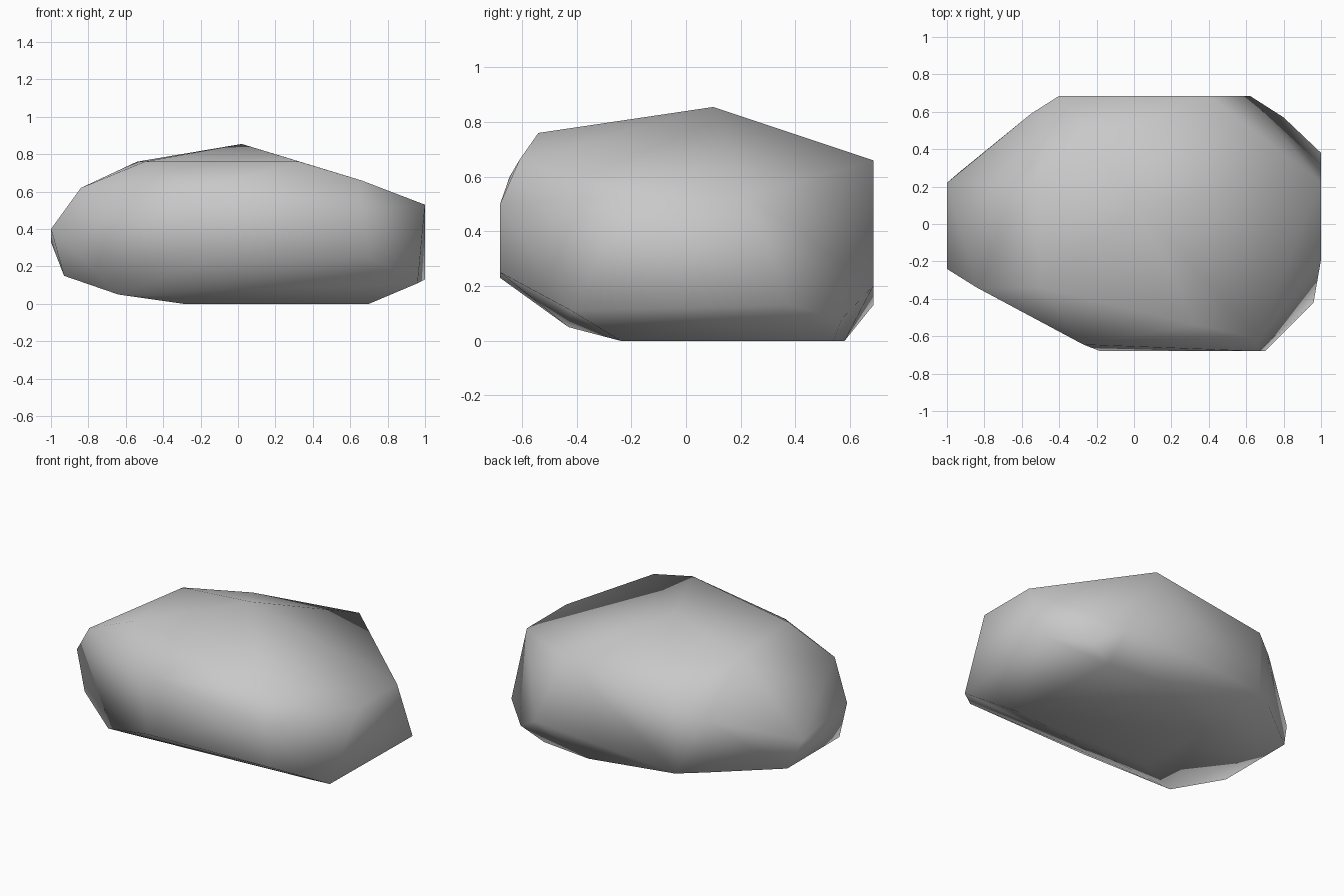
import bpy
import bmesh

# Remove the default cube only
default_cube = bpy.data.objects.get("Cube")
if default_cube is not None:
    bpy.data.objects.remove(default_cube, do_unlink=True)


def make_material(name, colour):
    """Create a plain matte material with one flat colour."""
    material = bpy.data.materials.new(name)
    material.use_nodes = True
    material.diffuse_color = colour
    shader = material.node_tree.nodes["Principled BSDF"]
    shader.inputs["Base Color"].default_value = colour
    shader.inputs["Roughness"].default_value = 1
    return material


def make_boulder(name, corner_groups, material):
    """Wrap a convex faceted skin around groups of corner points."""
    mesh = bpy.data.meshes.new(name)
    boulder = bpy.data.objects.new(name, mesh)
    bpy.context.collection.objects.link(boulder)

    shape = bmesh.new()
    for corners in corner_groups.values():
        for corner in corners:
            shape.verts.new(corner)
    hull = bmesh.ops.convex_hull(shape, input=shape.verts[:])

    # Drop any corner that falls inside the skin
    unused = set(hull["geom_interior"]) | set(hull["geom_unused"])
    loose = [item for item in unused if isinstance(item, bmesh.types.BMVert)]
    bmesh.ops.delete(shape, geom=loose, context="VERTS")
    bmesh.ops.recalc_face_normals(shape, faces=shape.faces[:])

    # Soft shading across every facet
    for face in shape.faces:
        face.smooth = True
    shape.to_mesh(mesh)
    shape.free()
    mesh.materials.append(material)
    return boulder


# Corners of the boulder, grouped by the side they belong to
boulder_corners = {
    "crown": [(.02, .1, .855), (-.54, .2, .76), (-.5, -.34, .76),
              (.33, -.54, .76), (.66, -.61, .66), (-.21, .45, .72)],
    "front": [(-.27, -.645, .6), (.66, -.68, .5),
              (-.18, -.68, .23), (.7, -.68, .25)],
    "left_end": [(1, .22, .53), (1, -.19, .53), (1, .38, .13),
                 (.96, -.42, .11), (.8, .57, .08)],
    "right_end": [(-.84, -.34, .62), (-1, -.24, .4), (-1, .22, .33),
                  (-.93, -.26, .15), (-.93, .28, .15)],
    "back": [(.4, .685, .66), (-.4, .685, .54), (-.55, .59, .48),
             (.62, .685, .2), (-.4, .685, .13), (-.56, .58, .14)],
    "base": [(-.64, -.43, .05), (-.29, -.24, 0), (.7, -.24, 0),
             (.65, .54, 0), (.3, .58, 0), (-.29, .3, 0)],
}

# Single grey stone
stone_grey = make_material("stone grey", (.58, .58, .58, 1))
make_boulder("boulder", boulder_corners, stone_grey)
